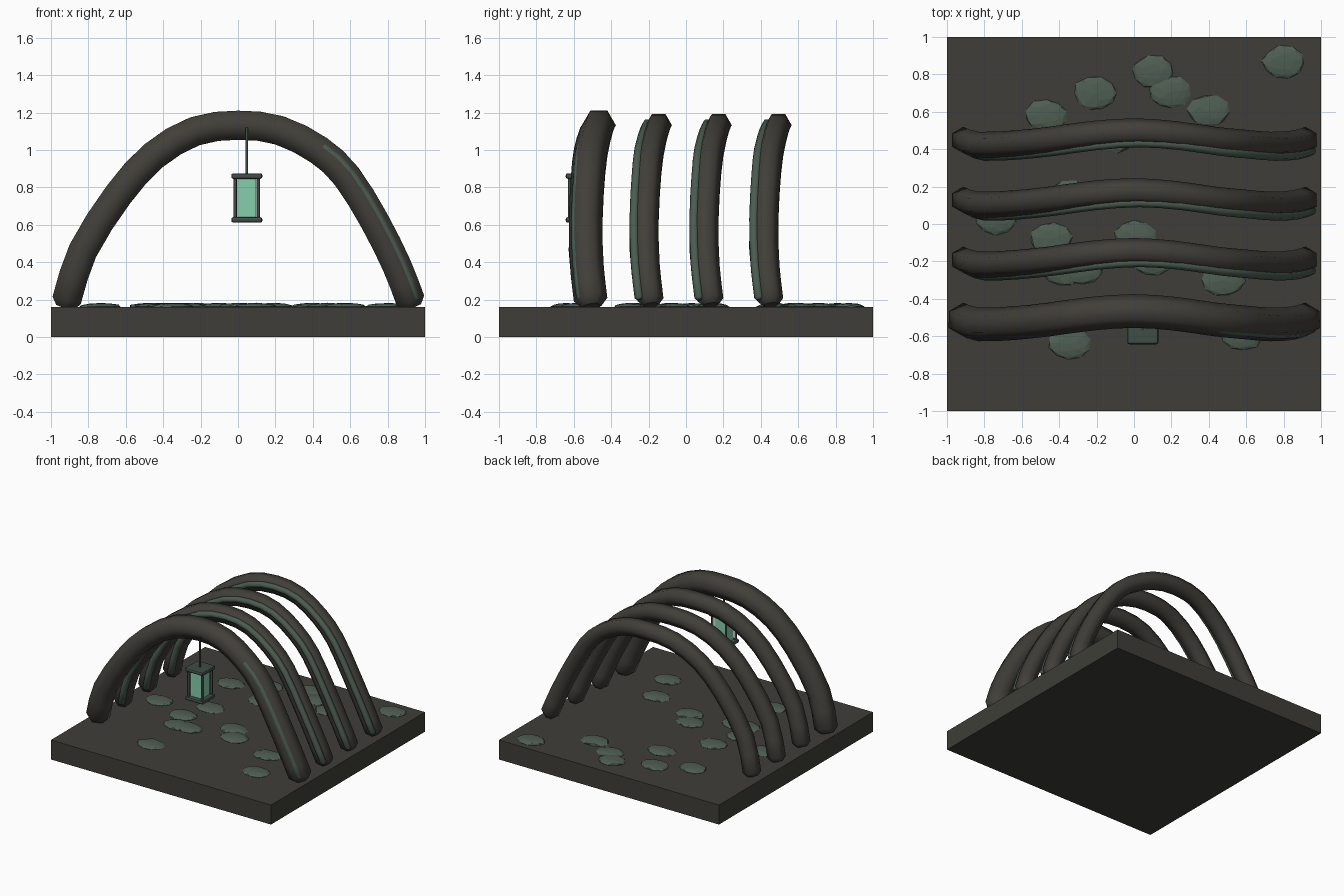
import bpy, bmesh, math, random
from mathutils import Vector, Matrix

if "Cube" in bpy.data.objects:
    bpy.data.objects.remove(bpy.data.objects["Cube"])

random.seed(4)


def material(name, rgb):
    m = bpy.data.materials.new(name)
    m.diffuse_color = (*rgb, 1)
    m.use_nodes = True
    m.node_tree.nodes["Principled BSDF"].inputs["Base Color"].default_value = m.diffuse_color
    return m


EARTH = material("dark_earth", (0.049, 0.048, 0.040))
BARK = material("dark_bark", (0.053, 0.049, 0.041))
MOSS = material("moss_green", (0.070, 0.105, 0.080))
STONE = material("mossy_stone", (0.078, 0.112, 0.085))
METAL = material("aged_metal", (0.052, 0.075, 0.060))
GLASS = material("glowing_glass", (0.24, 0.62, 0.42))
RIM = material("pale_glass_rim", (0.36, 0.74, 0.55))


def finish(name, bm, *mats, smooth=False):
    bmesh.ops.recalc_face_normals(bm, faces=bm.faces)
    for f in bm.faces:
        f.smooth = smooth and len(f.verts) == 4
    me = bpy.data.meshes.new(name)
    bm.to_mesh(me)
    bm.free()
    for m in mats:
        me.materials.append(m)
    ob = bpy.data.objects.new(name, me)
    bpy.context.collection.objects.link(ob)
    return ob


def box(name, center, size, mat, bevel=0):
    bm = bmesh.new()
    bmesh.ops.create_cube(bm, size=1, matrix=Matrix.Translation(center) @ Matrix.Diagonal((*size, 1)))
    if bevel:
        bmesh.ops.bevel(bm, geom=bm.edges[:], offset=bevel, segments=2, profile=0.5, affect='EDGES')
    return finish(name, bm, mat)


def cylinder(name, center, radius, height, mat, sides=8):
    bm = bmesh.new()
    bmesh.ops.create_cone(bm, cap_ends=True, segments=sides, radius1=radius, radius2=radius,
                          depth=height, matrix=Matrix.Translation(center))
    return finish(name, bm, mat, smooth=True)


def spline(points, steps):
    """Smooth path through the points (Catmull-Rom)."""
    p = [points[0] * 2 - points[1]] + points + [points[-1] * 2 - points[-2]]
    out = []
    for i in range(1, len(p) - 2):
        a, b, c, d = p[i - 1:i + 3]
        for k in range(steps):
            t = k / steps
            out.append(0.5 * (2 * b + (c - a) * t + (2 * a - 5 * b + 4 * c - d) * t * t
                              + (3 * b - a - 3 * c + d) * t ** 3))
    return out + [points[-1]]


def tube(name, path, radius, mat, sides=6, tip=0.6):
    """Sweep a polygon with its points towards +-y; the ends taper to blunt tips."""
    tangents = [(path[min(i + 1, len(path) - 1)] - path[max(i - 1, 0)]).normalized()
                for i in range(len(path))]
    first, last = tangents[0], tangents[-1]
    rings = [(path[0] - first * radius * 0.45, first, radius * tip)]
    rings += [(p, t, radius) for p, t in zip(path, tangents)]
    rings += [(path[-1] + last * radius * 0.45, last, radius * tip)]
    bm = bmesh.new()
    loops = []
    for p, t, r in rings:
        n = Vector((0, 1, 0)).cross(t).normalized()
        side = t.cross(n)
        loops.append([bm.verts.new(p + r * (math.cos(a) * side + math.sin(a) * n))
                      for a in (2 * math.pi * k / sides for k in range(sides))])
    for a, b in zip(loops, loops[1:]):
        for k in range(sides):
            j = (k + 1) % sides
            bm.faces.new((a[k], a[j], b[j], b[k]))
    bm.faces.new(loops[0])
    bm.faces.new(loops[-1])
    return finish(name, bm, mat, smooth=True)


# Ground slab
box("ground_slab", (0, 0, 0.08), (2, 2, 0.16), EARTH)

# Arched ribs, each with a strand of moss along the front
ARCH = [(-0.915, -0.045, 0.20), (-0.83, -0.072, 0.46), (-0.64, -0.065, 0.76), (-0.45, -0.045, 0.97),
        (-0.23, -0.015, 1.10), (0, 0, 1.132), (0.22, -0.015, 1.105), (0.43, -0.045, 1.00),
        (0.58, -0.060, 0.86), (0.73, -0.072, 0.62), (0.85, -0.065, 0.38), (0.92, -0.045, 0.20)]
for i in range(4):
    radius = 0.09 if i == 0 else 0.07
    origin = Vector((0, -0.465 + 0.32 * i, 0))
    path = spline([Vector(p) + origin for p in ARCH], 2)
    tube(f"arch_rib_{i + 1}", path, radius, BARK)
    shift = Vector((0.03, -0.052 if i == 0 else -0.06, 0.01))
    tube(f"moss_strand_{i + 1}", [p + shift for p in path], 0.025, MOSS)

# Flat stones scattered on the ground
STONES = [(0.80, 0.865), (0.10, 0.815), (0.19, 0.705), (-0.21, 0.70), (0.40, 0.605), (-0.47, 0.58),
          (-0.10, 0.465), (-0.35, 0.145), (-0.74, 0.03), (-0.445, -0.08), (0.005, -0.065),
          (-0.28, -0.24), (-0.38, -0.245), (0.10, -0.19), (0.48, -0.30), (-0.345, -0.64),
          (0.575, -0.59)]
for i, (x, y) in enumerate(STONES):
    bm = bmesh.new()
    bmesh.ops.create_icosphere(bm, subdivisions=2, radius=1)
    turn = Matrix.Rotation(random.uniform(0, 6.28), 3, 'Z')
    for v in bm.verts:
        c = turn @ v.co * random.uniform(0.92, 1.06)
        v.co = (x + c.x * 0.115, y + c.y * 0.088, 0.162 + c.z * 0.02)
    finish(f"ground_stone_{i + 1}", bm, STONE)

# Hanging lantern: rod, caps, corner posts and glass
LX, LY = 0.047, -0.56
cylinder("lantern_rod", (LX, LY, 0.995), 0.008, 0.25, METAL, 6)
box("lantern_top_cap", (LX, LY, 0.860), (0.166, 0.166, 0.03), METAL, 0.011)
box("lantern_bottom_cap", (LX, LY, 0.626), (0.166, 0.166, 0.03), METAL, 0.011)
for sx in (-1, 1):
    for sy in (-1, 1):
        cylinder(f"lantern_post_{'left' if sx < 0 else 'right'}_{'front' if sy < 0 else 'back'}",
                 (LX + sx * 0.062, LY + sy * 0.062, 0.743), 0.009, 0.22, METAL)

bm = bmesh.new()
bmesh.ops.create_cube(bm, size=1, matrix=Matrix.Translation((LX, LY, 0.743))
                      @ Matrix.Diagonal((0.1, 0.1, 0.21, 1)))
walls = [f for f in bm.faces if abs(f.normal.z) < 0.5]
rim = bmesh.ops.inset_individual(bm, faces=walls, thickness=0.009)["faces"]
for f in rim:
    f.material_index = 1
finish("lantern_glass", bm, GLASS, RIM)
